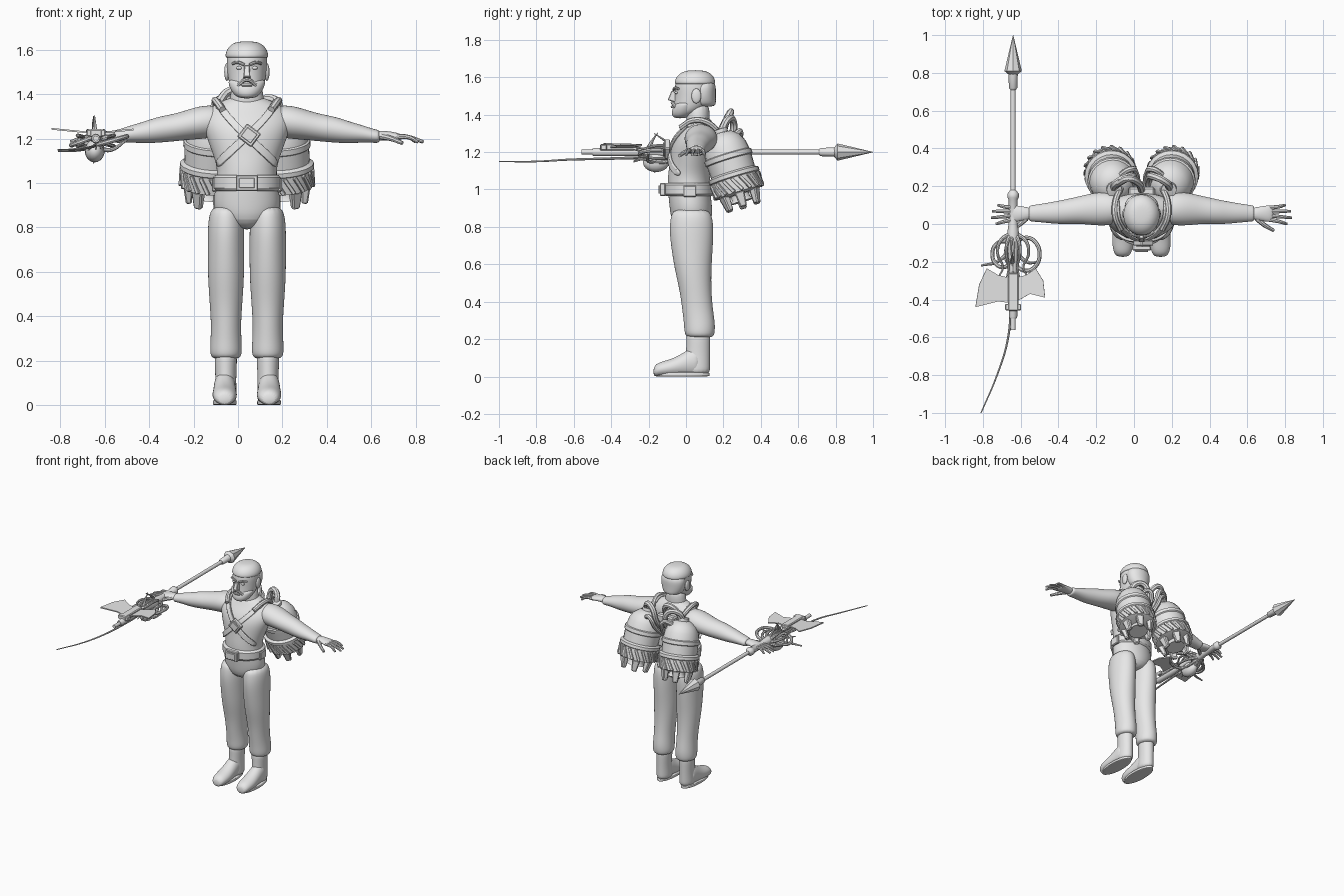
import bpy, bmesh, math
from mathutils import Vector, Matrix, Euler

if "Cube" in bpy.data.objects:
    bpy.data.objects.remove(bpy.data.objects["Cube"], do_unlink=True)

CENTRE = 0.04          # the figure's own mirror plane
SIDES = (("left", 1), ("right", -1))
WEAPON = Vector((-0.64, 0, 1.2))

grey = bpy.data.materials.new("plain_grey")
grey.use_nodes = True
grey.diffuse_color = (0.8, 0.8, 0.8, 1)
grey.node_tree.nodes["Principled BSDF"].inputs["Base Color"].default_value = grey.diffuse_color


def add_object(name, mesh, matrix=None, smooth=True):
    mesh.materials.clear()
    mesh.materials.append(grey)
    obj = bpy.data.objects.new(name, mesh)
    bpy.context.collection.objects.link(obj)
    if matrix is not None:
        obj.matrix_world = matrix
    if smooth:
        bpy.ops.object.select_all(action="DESELECT")
        obj.select_set(True)
        bpy.context.view_layer.objects.active = obj
        bpy.ops.object.shade_smooth_by_angle(angle=math.radians(40))
    return obj


def finish(name, bm, matrix=None, smooth=True):
    bmesh.ops.recalc_face_normals(bm, faces=bm.faces)
    mesh = bpy.data.meshes.new(name)
    bm.to_mesh(mesh)
    bm.free()
    return add_object(name, mesh, matrix, smooth)


def loft(name, sections, axis="z", sub=2, count=16, matrix=None):
    """Skin rings given as (distance along axis, centre a, centre b, radius a, radius b)."""
    bm = bmesh.new()
    rings = []
    for t, a, b, ra, rb in sections:
        ring = []
        for i in range(count):
            angle = math.tau * i / count
            u, v = a + ra * math.cos(angle), b + rb * math.sin(angle)
            point = {"x": (t, u, v), "y": (u, t, v), "z": (u, v, t)}[axis]
            ring.append(bm.verts.new(point))
        rings.append(ring)
    for low, high in zip(rings, rings[1:]):
        for i in range(count):
            j = (i + 1) % count
            bm.faces.new((low[i], low[j], high[j], high[i]))
    bm.faces.new(rings[0])
    bm.faces.new(rings[-1])
    obj = finish(name, bm, matrix)
    if sub:
        obj.data.polygons.foreach_set("use_smooth", [True] * len(obj.data.polygons))
        obj.modifiers.new("round", "SUBSURF").levels = sub
        obj.modifiers["round"].render_levels = sub
    return obj


def lathe(name, profile, matrix, axis="z", count=24):
    return loft(name, [(t, 0, 0, r, r) for r, t in profile], axis, 0, count, matrix)


def body(name, sections, dx=0):
    """Upright loft from (z, front y, back y, half width)."""
    return loft(name, [(z, CENTRE + dx, (f + b) / 2, w, (b - f) / 2) for z, f, b, w in sections])


def box(name, loc, size, rot=(0, 0, 0), parent=Matrix(), taper=1.0):
    bm = bmesh.new()
    bmesh.ops.create_cube(bm, size=1)
    for v in bm.verts:
        if v.co.z < 0:
            v.co.xy *= taper
        v.co = Vector(a * b for a, b in zip(v.co, size))
    bmesh.ops.bevel(bm, geom=bm.edges[:], offset=min(size) * 0.15, segments=1, affect="EDGES")
    return finish(name, bm, parent @ Matrix.Translation(loc) @ Euler(rot).to_matrix().to_4x4(), False)


def ball(name, loc, size):
    bm = bmesh.new()
    bmesh.ops.create_uvsphere(bm, u_segments=16, v_segments=10, radius=1)
    return finish(name, bm, Matrix.Translation(loc) @ Matrix.Diagonal((*size, 1)))


def tube(name, points, radius, taper=1.0, cyclic=False):
    curve = bpy.data.curves.new(name, "CURVE")
    curve.dimensions = "3D"
    curve.bevel_depth, curve.bevel_resolution, curve.resolution_u = radius, 2, 6
    curve.use_fill_caps = True
    spline = curve.splines.new("BEZIER")
    spline.bezier_points.add(len(points) - 1)
    spline.use_cyclic_u = cyclic
    for i, (bp, co) in enumerate(zip(spline.bezier_points, points)):
        bp.co = co
        bp.handle_left_type = bp.handle_right_type = "AUTO"
        bp.radius = 1 + (taper - 1) * i / (len(points) - 1)
    helper = bpy.data.objects.new(name, curve)
    mesh = bpy.data.meshes.new_from_object(helper)
    bpy.data.objects.remove(helper)
    return add_object(name, mesh)


def strap(name, points, width, target):
    """Ribbon wrapped onto the torso."""
    bm = bmesh.new()
    rows = []
    for i, p in enumerate(points):
        along = Vector(points[min(i + 1, len(points) - 1)]) - Vector(points[max(i - 1, 0)])
        out = Vector((p[0] - CENTRE, p[1] - 0.04, 0.1 if p[2] > 1.33 else 0))
        across = along.cross(out).normalized() * width / 2
        rows.append([bm.verts.new(Vector(p) + across * k) for k in (-1, 0, 1)])
    for a, b in zip(rows, rows[1:]):
        for k in range(2):
            bm.faces.new((a[k], a[k + 1], b[k + 1], b[k]))
    obj = finish(name, bm)
    obj.modifiers.new("refine", "SUBSURF").levels = 2
    wrap = obj.modifiers.new("wrap", "SHRINKWRAP")
    wrap.target, wrap.offset = target, 0.008
    obj.modifiers.new("thick", "SOLIDIFY").thickness = 0.014
    obj.modifiers["thick"].offset = 0


# Torso, neck and belt
torso = body("torso", [(0.79, -0.03, 0.1, 0.05), (0.83, -0.08, 0.14, 0.13), (0.9, -0.09, 0.145, 0.16),
                       (1.0, -0.1, 0.13, 0.14), (1.07, -0.1, 0.13, 0.135), (1.14, -0.09, 0.14, 0.16),
                       (1.22, -0.085, 0.16, 0.19), (1.28, -0.06, 0.17, 0.21), (1.33, -0.02, 0.16, 0.19),
                       (1.365, 0, 0.14, 0.12), (1.39, 0.02, 0.12, 0.07)])
body("neck", [(1.33, 0, 0.13, 0.09), (1.38, 0, 0.125, 0.075), (1.47, 0, 0.13, 0.07)])
lathe("belt", [(0.97, 0), (1.03, 0.012), (1.03, 0.06), (0.97, 0.07)],
      Matrix.Translation((CENTRE, 0.015, 0.965)) @ Matrix.Diagonal((0.148, 0.128, 1, 1)))
box("belt_buckle", (CENTRE, -0.125, 1.0), (0.1, 0.03, 0.07))
box("belt_buckle_plate", (CENTRE, -0.14, 1.0), (0.07, 0.015, 0.045))
for name, s in SIDES:
    strap(name + "_chest_strap", [(CENTRE + s * x, y, z) for x, y, z in (
        (0.13, 0.13, 1.34), (0.13, 0.07, 1.37), (0.12, -0.02, 1.34), (0.06, -0.08, 1.27),
        (0, -0.1, 1.21), (-0.08, -0.1, 1.14), (-0.14, -0.04, 1.08))], 0.035, torso)
    # Upright collar piece of the harness
    tube(name + "_harness_roll", [(CENTRE + s * x, y, z) for x, y, z in (
        (0.11, -0.03, 1.33), (0.14, 0.04, 1.37), (0.14, 0.11, 1.36), (0.11, 0.19, 1.29))], 0.016)
    box(name + "_belt_pouch", (CENTRE + s * 0.14, 0.02, 0.99), (0.035, 0.07, 0.06))
box("chest_buckle", (CENTRE + 0.01, -0.1, 1.215), (0.08, 0.03, 0.075), (0, 0.65, 0))
box("chest_buckle_plate", (CENTRE + 0.01, -0.117, 1.215), (0.055, 0.012, 0.05), (0, 0.65, 0))

# Head with hair, beard and face
body("head", [(1.385, -0.06, 0.01, 0.035), (1.41, -0.07, 0.07, 0.068), (1.45, -0.066, 0.12, 0.083),
              (1.5, -0.062, 0.148, 0.09), (1.55, -0.064, 0.155, 0.094), (1.59, -0.05, 0.15, 0.09),
              (1.615, -0.03, 0.13, 0.072), (1.63, 0, 0.09, 0.04)])
body("hair", [(1.555, -0.062, 0.158, 0.096), (1.575, -0.064, 0.16, 0.1), (1.6, -0.055, 0.153, 0.093),
              (1.625, -0.03, 0.13, 0.072), (1.638, 0.01, 0.09, 0.04)])
loft("back_hair", [(z, CENTRE, 0.095, w, 0.066) for z, w in
                   ((1.44, 0.06), (1.47, 0.08), (1.52, 0.094), (1.59, 0.09))])
body("beard", [(1.38, -0.065, 0, 0.035), (1.4, -0.078, 0.04, 0.062), (1.425, -0.076, 0.05, 0.077),
               (1.45, -0.066, 0.05, 0.085), (1.47, -0.05, 0.05, 0.085)])
box("nose", (CENTRE, -0.068, 1.498), (0.024, 0.035, 0.055), (-0.3, 0, 0), taper=1.3)
tube("moustache", [(CENTRE + x, y, z) for x, y, z in
                   ((-0.04, -0.055, 1.44), (0, -0.073, 1.465), (0.04, -0.055, 1.44))], 0.009)
tube("lips", [(CENTRE + x, y, 1.442) for x, y in ((-0.022, -0.068), (0, -0.075), (0.022, -0.068))], 0.007)
for name, s in SIDES:
    ball(name + "_eye", (CENTRE + s * 0.035, -0.052, 1.518), (0.014, 0.009, 0.008))
    tube(name + "_brow", [(CENTRE + s * x, y, z) for x, y, z in
                          ((0.012, -0.066, 1.532), (0.04, -0.06, 1.543), (0.065, -0.04, 1.538))], 0.007)
    ball(name + "_ear", (CENTRE + s * 0.09, 0.055, 1.5), (0.012, 0.026, 0.04))

# Limbs
for name, s in SIDES:
    def arm_ring(x, y, z, ry, rz):
        return (CENTRE + s * x, y, z, ry, rz)
    loft(name + "_arm", [arm_ring(*r) for r in (
        (0.1, 0.08, 1.28, 0.07, 0.06), (0.17, 0.08, 1.277, 0.09, 0.078), (0.24, 0.08, 1.268, 0.09, 0.073),
        (0.32, 0.075, 1.25, 0.075, 0.063), (0.4, 0.065, 1.24, 0.067, 0.06), (0.46, 0.06, 1.228, 0.06, 0.05),
        (0.53, 0.058, 1.22, 0.05, 0.038), (0.58, 0.056, 1.21, 0.044, 0.03), (0.6, 0.056, 1.21, 0.042, 0.03))], "x")
    loft(name + "_palm", [arm_ring(*r) for r in (
        (0.58, 0.055, 1.212, 0.032, 0.023), (0.62, 0.055, 1.214, 0.036, 0.022),
        (0.67, 0.055, 1.211, 0.046, 0.018), (0.7, 0.055, 1.205, 0.042, 0.013))], "x")
    for finger, base, tip, end in (("index", 0.025, 0.0, 0.77), ("middle", 0.045, 0.033, 0.795),
                                   ("ring", 0.065, 0.068, 0.79), ("little", 0.085, 0.1, 0.76)):
        tube(f"{name}_{finger}_finger", [(CENTRE + s * x, y, z) for x, y, z in (
            (0.67, base, 1.208), (0.73, (base + tip) / 2, 1.206), (end, tip, 1.185))], 0.012, 0.6)
    tube(name + "_thumb", [(CENTRE + s * x, y, z) for x, y, z in (
        (0.61, 0.03, 1.21), (0.65, -0.005, 1.2), (0.7, -0.035, 1.18))], 0.015, 0.6)
    body(name + "_trouser_leg", [(0.9, -0.07, 0.12, 0.06), (0.85, -0.085, 0.145, 0.08), (0.78, -0.092, 0.15, 0.084),
                                 (0.68, -0.08, 0.145, 0.084), (0.57, -0.062, 0.137, 0.083), (0.46, -0.035, 0.137, 0.075),
                                 (0.36, -0.022, 0.145, 0.068), (0.28, -0.012, 0.158, 0.072),
                                 (0.23, -0.01, 0.155, 0.074), (0.205, 0.005, 0.145, 0.06)], s * 0.094)
    body(name + "_boot_shaft", [(0.24, 0, 0.13, 0.05), (0.2, 0, 0.132, 0.052), (0.12, 0, 0.13, 0.047),
                                (0.05, -0.01, 0.13, 0.05), (0.01, -0.01, 0.13, 0.05)], s * 0.095)
    loft(name + "_boot_foot", [(y, CENTRE + s * 0.1, h, w, h) for y, w, h in (
        (-0.175, 0.03, 0.025), (-0.15, 0.05, 0.038), (-0.09, 0.058, 0.045), (-0.03, 0.053, 0.058),
        (0.03, 0.05, 0.08), (0.08, 0.048, 0.08))], "y")
    body(name + "_boot_sole", [(0.0, -0.17, 0.13, 0.055), (0.004, -0.17, 0.13, 0.055),
                               (0.02, -0.17, 0.13, 0.055), (0.024, -0.165, 0.125, 0.052)], s * 0.1)

# Twin back tanks, each built around its own tilted axis
for name, s in SIDES:
    tilt = Euler((math.radians(17), math.radians(-4 * s), 0)).to_matrix().to_4x4()
    place = Matrix.Translation((CENTRE + s * 0.165, 0.27, 1.03)) @ tilt
    lathe(name + "_tank", [(0.09, -0.06), (0.13, -0.05), (0.132, 0.03), (0.14, 0.035), (0.14, 0.055), (0.122, 0.065),
                           (0.124, 0.13), (0.131, 0.135), (0.131, 0.16), (0.122, 0.165), (0.115, 0.21),
                           (0.095, 0.25), (0.06, 0.28), (0.04, 0.285), (0.04, 0.305), (0.01, 0.31)], place)
    for i in range(18):
        turn = place @ Matrix.Rotation(math.tau * i / 18, 4, "Z")
        box(f"{name}_tank_rib_{i}", (0.132, 0, -0.01), (0.016, 0.018, 0.085), (0.5, 0, 0), turn)
    for i in range(6):
        turn = place @ Matrix.Rotation(math.tau * i / 6, 4, "Z")
        box(f"{name}_tank_nozzle_{i}", (0.092, 0, -0.09), (0.042, 0.055, 0.085), (0, 0.12, 0), turn, 0.65)
    lathe(name + "_tank_outlet", [(0.05, -0.05), (0.05, -0.08), (0.065, -0.1)], place)
    # Hoses arch from the tank crown to the centre plate
    tube(name + "_outer_hose", [(CENTRE + s * x, y, z) for x, y, z in (
        (0.15, 0.19, 1.31), (0.13, 0.22, 1.37), (0.07, 0.25, 1.37), (0.04, 0.24, 1.27), (0.04, 0.18, 1.2))], 0.02)
    tube(name + "_inner_hose", [(CENTRE + s * x, y, z) for x, y, z in (
        (0.11, 0.26, 1.29), (0.06, 0.29, 1.31), (0.03, 0.27, 1.24), (0.02, 0.19, 1.16))], 0.016)
tube("tall_hose", [(-0.1, 0.2, 1.31), (-0.075, 0.22, 1.38), (-0.03, 0.24, 1.415), (0.02, 0.22, 1.38), (0.04, 0.18, 1.3)], 0.019)
box("back_plate", (CENTRE, 0.165, 1.18), (0.14, 0.06, 0.24))

# Spear shaft, grip and point
shaft = Matrix.Translation(WEAPON)
lathe("spear_shaft", [(0.013, -0.56), (0.013, 0.75)], shaft, "y", 12)
lathe("spear_grip", [(0.018, -0.5), (0.022, -0.49), (0.022, -0.2), (0.03, -0.1), (0.03, -0.04),
                     (0.024, 0), (0.024, 0.13), (0.03, 0.14), (0.03, 0.16), (0.015, 0.18)], shaft, "y", 12)
lathe("spear_socket", [(0.014, 0.71), (0.022, 0.72), (0.026, 0.82)], shaft, "y", 12)
lathe("spear_point", [(0.022, 0.79), (0.046, 0.81), (0.001, 1.0)], shaft, "y", 8)

# Fan-shaped axe blades
for name, outline in (
        ("right", ((-0.64, -0.29), (-0.72, -0.27), (-0.78, -0.235), (-0.82, -0.32), (-0.84, -0.44), (-0.72, -0.41), (-0.64, -0.42))),
        ("left", ((-0.64, -0.29), (-0.57, -0.27), (-0.52, -0.235), (-0.48, -0.3), (-0.47, -0.39), (-0.55, -0.37), (-0.64, -0.42)))):
    bm = bmesh.new()
    bm.faces.new([bm.verts.new((x, y, 1.22 + 0.1 * abs(x + 0.64))) for x, y in outline])
    blade = finish(name + "_blade", bm, smooth=False)
    blade.modifiers.new("thick", "SOLIDIFY").thickness = 0.008
box("blade_mount", (-0.64, -0.36, 1.225), (0.055, 0.2, 0.035))
box("blade_crossbar", (-0.64, -0.44, 1.225), (0.085, 0.035, 0.03))
tube("blade_spike", [(-0.645, -0.2, 1.22), (-0.645, -0.18, 1.26), (-0.645, -0.15, 1.305)], 0.014, 0.1)

# Bulb, guard rings and curling tendrils around the fore grip
ball("bulb", (-0.645, -0.16, 1.145), (0.045, 0.07, 0.052))
for name, x, r in (("left", -0.57, 0.07), ("right", -0.695, 0.055)):
    tube(name + "_guard_ring", [(x + r * math.cos(a), -0.16 + 1.25 * r * math.sin(a), 1.19 + 0.02 * math.cos(a))
                                for a in (math.tau * i / 8 for i in range(8))], 0.011, cyclic=True)
for i in range(10):
    angle = math.tau * (i + 0.5) / 10
    reach = 0.75 + 0.25 * math.cos(2 * angle)
    out = Vector((math.cos(angle), 0, math.sin(angle) * 0.9)) * reach
    path = ((0.015, -0.05), (0.075, -0.09), (0.09, -0.16), (0.06, -0.23), (0.085, -0.28))
    tube(f"tendril_{i}", [WEAPON + out * r + Vector((0, y, -0.01)) for r, y in path], 0.012, 0.3)
for name, end in (("left", (-0.5, -0.2, 1.195)), ("right", (-0.81, -0.22, 1.145))):
    tube(name + "_long_tendril", [(-0.64, -0.12, 1.17), ((end[0] - 0.64) / 2, -0.2, 1.15), end], 0.013, 0.4)
for name, z in (("upper", 1.3), ("lower", 1.09)):
    tube(name + "_claw", [(-0.64, -0.06, 1.2), (-0.65, -0.1, (z + 1.2) / 2), (-0.65, -0.17, z)], 0.012, 0.2)

# Trailing whip
tube("whip", [(-0.645, -0.25, 1.17), (-0.65, -0.42, 1.165), (-0.67, -0.62, 1.16),
              (-0.725, -0.8, 1.15), (-0.81, -1.0, 1.15)], 0.008, 0.4)
